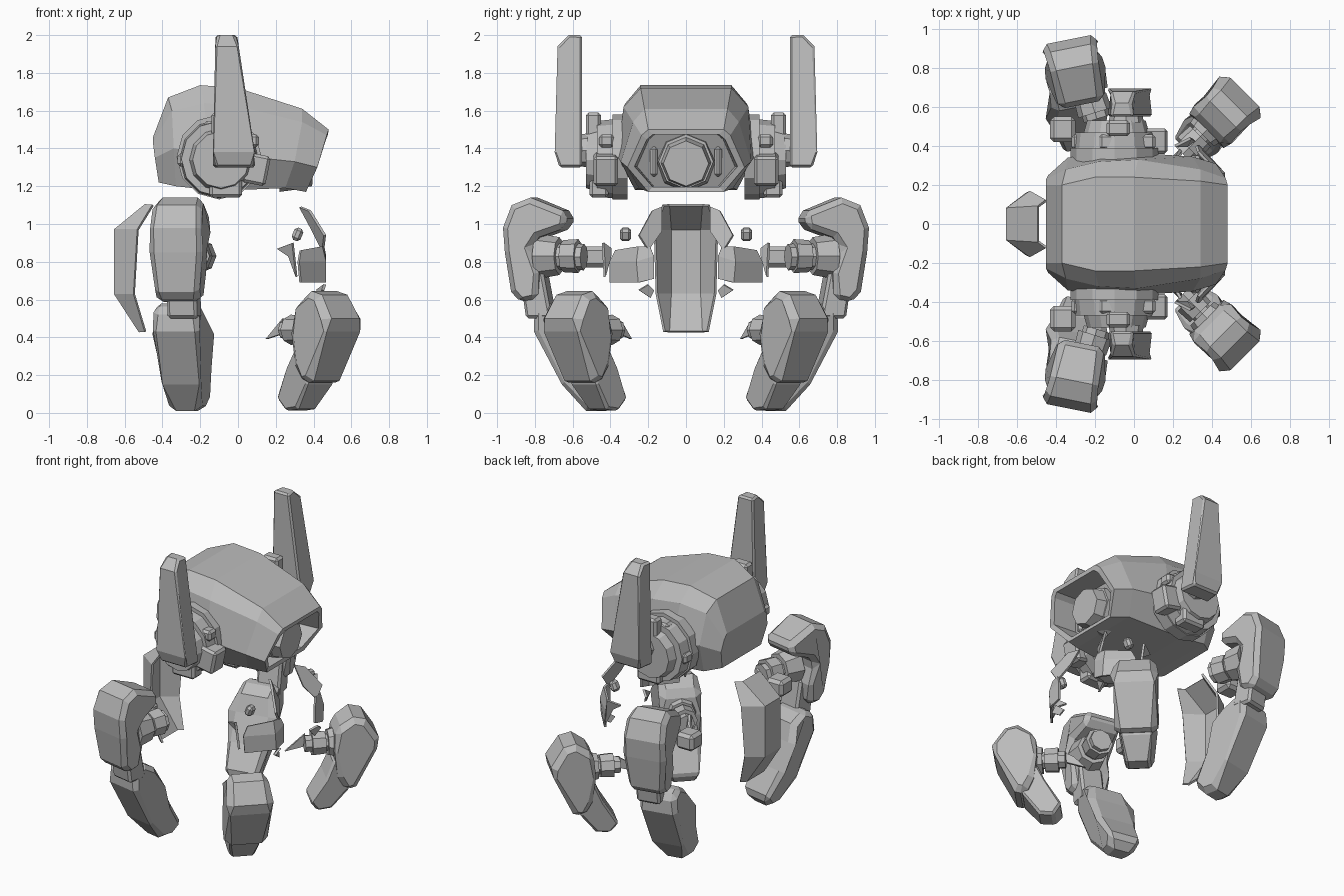
import bpy, bmesh, math
from mathutils import Vector, Matrix

if "Cube" in bpy.data.objects:
    bpy.data.objects.remove(bpy.data.objects["Cube"])

GREY = bpy.data.materials.new("plain_grey")
GREY.diffuse_color = (0.5, 0.5, 0.5, 1)
GREY.use_nodes = True
GREY.node_tree.nodes["Principled BSDF"].inputs["Base Color"].default_value = GREY.diffuse_color


def finish(name, bm, bevel=0, mirror=True, solid=0):
    """Store a mesh in world coordinates; mirrored parts are made for +y."""
    bmesh.ops.recalc_face_normals(bm, faces=bm.faces[:])
    me = bpy.data.meshes.new(name)
    bm.to_mesh(me)
    bm.free()
    me.materials.append(GREY)
    ob = bpy.data.objects.new(name, me)
    bpy.context.collection.objects.link(ob)
    if solid:
        m = ob.modifiers.new("thick", 'SOLIDIFY')
        m.thickness, m.offset = solid, 0
    if bevel:
        m = ob.modifiers.new("chamfer", 'BEVEL')
        m.width, m.segments, m.limit_method = bevel, 1, 'ANGLE'
        m.angle_limit = math.radians(50)
    if mirror:
        m = ob.modifiers.new("mirror", 'MIRROR')
        m.use_axis = (False, True, False)
        m.use_mirror_merge = False
    return ob


def box(name, lo, hi, bevel=0.015, turn=0, mirror=True):
    bm = bmesh.new()
    lo, hi = Vector(lo), Vector(hi)
    size = hi - lo
    mat = Matrix.Translation((lo + hi) / 2) @ Matrix.Rotation(turn, 4, 'Y') @ Matrix.Diagonal((*size, 1))
    bmesh.ops.create_cube(bm, size=1, matrix=mat)
    return finish(name, bm, bevel, mirror)


def rod(name, a, b, r1, r2=None, sides=10, bevel=0, mirror=True):
    a, b = Vector(a), Vector(b)
    d = b - a
    bm = bmesh.new()
    mat = Matrix.Translation((a + b) / 2) @ d.to_track_quat('Z', 'Y').to_matrix().to_4x4()
    bmesh.ops.create_cone(bm, cap_ends=True, segments=sides, radius1=r1,
                          radius2=r1 if r2 is None else r2, depth=d.length, matrix=mat)
    return finish(name, bm, bevel, mirror)


def slab(name, pts, origin, along, across, bevel):
    """Side profile of (distance, height, half width) widened across its plane."""
    along, across, origin = Vector(along).normalized(), Vector(across).normalized(), Vector(origin)
    bm = bmesh.new()
    rows = [[bm.verts.new(origin + along * a + Vector((0, 0, z)) + across * (w * s))
             for a, z, w in pts] for s in (-1, 1)]
    n = len(pts)
    for i in range(n):
        j = (i + 1) % n
        bm.faces.new((rows[0][i], rows[0][j], rows[1][j], rows[1][i]))
    bm.faces.new(rows[0])
    bm.faces.new(rows[1])
    return finish(name, bm, bevel)


def sheet(name, rows, mirror=True, thick=0.014):
    """Thin faceted shell through rows of points."""
    bm = bmesh.new()
    grid = [[bm.verts.new(p) for p in row] for row in rows]
    for g0, g1 in zip(grid, grid[1:]):
        for i in range(len(g0) - 1):
            bm.faces.new((g0[i], g0[i + 1], g1[i + 1], g1[i]))
    return finish(name, bm, mirror=mirror, solid=thick)


def plate(name, pts, thick=0.015):
    bm = bmesh.new()
    bm.faces.new([bm.verts.new(p) for p in pts])
    return finish(name, bm, solid=thick)


# Main hull: half sections from rear to front, ending in a recessed opening
sections = [
    [(-.45, .20, 1.46), (-.45, .23, 1.43), (-.44, .25, 1.35), (-.42, .21, 1.22)],
    [(-.37, .20, 1.67), (-.35, .28, 1.60), (-.34, .34, 1.40), (-.33, .28, 1.20)],
    [(-.20, .24, 1.735), (-.18, .32, 1.64), (-.15, .365, 1.38), (-.15, .27, 1.18)],
    [(.00, .24, 1.72), (.02, .33, 1.62), (.02, .365, 1.36), (.00, .27, 1.18)],
    [(.34, .22, 1.61), (.34, .28, 1.54), (.30, .345, 1.33), (.25, .25, 1.19)],
    [(.48, .20, 1.50), (.47, .235, 1.47), (.42, .31, 1.30), (.36, .20, 1.17)]]
lip = [(x - .004, y * .88, 1.33 + (z - 1.33) * .84) for x, y, z in sections[-1]]
sections += [lip, [(x - .16, y * .95, z) for x, y, z in lip]]
bm = bmesh.new()
rings = [[bm.verts.new(p) for p in s] + [bm.verts.new((x, -y, z)) for x, y, z in reversed(s)]
         for s in sections]
for r0, r1 in zip(rings, rings[1:]):
    for i in range(8):
        j = (i + 1) % 8
        bm.faces.new((r0[i], r0[j], r1[j], r1[i]))
bm.faces.new(rings[0])
bm.faces.new(rings[-1])
finish("hull", bm, mirror=False)

# Sensor head in the opening
rod("head_socket", (.22, 0, 1.33), (.33, 0, 1.33), .16, .145, 8, mirror=False)
rod("head_eye", (.32, 0, 1.325), (.40, 0, 1.32), .135, .12, 8, mirror=False)
box("head_bracket", (.22, .15, 1.25), (.31, .19, 1.41))

# Shoulder discs with rim blocks
rod("shoulder_base", (-.10, .31, 1.355), (-.10, .39, 1.355), .225, .225, 12)
rod("shoulder_disc", (-.10, .38, 1.345), (-.10, .47, 1.345), .21, .20, 12)
rod("shoulder_cap", (-.09, .46, 1.34), (-.09, .53, 1.34), .17, .15, 12)
rod("shoulder_hub", (-.04, .52, 1.39), (-.04, .59, 1.39), .09, .08, 8)
for i, (x, z) in enumerate([(-.27, 1.34), (-.13, 1.51), (.06, 1.44)]):
    box("rim_block_%d" % i, (x - .05, .38, z - .035), (x + .05, .46, z + .035))
box("shoulder_foot", (-.15, .41, 1.14), (.02, .51, 1.25))
box("shoulder_front", (.03, .36, 1.21), (.16, .49, 1.37), turn=.2)
box("shoulder_top", (-.14, .45, 1.44), (-.02, .53, 1.59))

# Tall side blades
slab("side_blade", [(.55, 1.30, .115), (.67, 1.30, .095), (.695, 1.38, .12), (.68, 1.94, .065),
                    (.62, 2.0, .045), (.55, 2.0, .06)], (-.02, 0, 0), (0, 1, 0), (1, 0, 0), .012)
blade = bpy.data.objects["side_blade"]
for v in blade.data.vertices:          # rear edge stays nearly upright
    v.co.x -= .042 * max(0, (v.co.z - 1.36) / .64)

# Rear legs: bent thigh armour, knee, shin, slightly turned backwards
ru, rt = (-.2, 1, 0), (1, .2, 0)
slab("rear_thigh", [(.62, 1.06, .11), (.82, 1.14, .125), (.92, 1.10, .135), (.965, .98, .145),
                    (.955, .85, .145), (.925, .64, .125), (.87, .58, .11), (.78, .60, .12),
                    (.77, .74, .15), (.81, .87, .15), (.77, .93, .15), (.63, .98, .13)],
     (-.145, 0, 0), ru, rt, .03)
slab("rear_knee", [(.76, .76, .08), (.88, .70, .08), (.85, .50, .08), (.71, .50, .08)],
     (-.13, 0, 0), ru, rt, .015)
slab("rear_shin", [(.61, .53, .12), (.71, .59, .12), (.80, .55, .12), (.80, .43, .135),
                   (.65, .15, .13), (.53, .01, .08), (.44, .01, .08), (.38, .08, .12),
                   (.49, .25, .14), (.57, .42, .14)],
     (-.175, 0, 0), ru, rt, .03)
rod("rear_axle", (-.19, .54, .825), (-.27, .80, .83), .07, sides=8)
rod("rear_axle_collar", (-.20, .57, .83), (-.225, .65, .83), .09, .085, 8)
rod("rear_axle_cup", (-.23, .67, .83), (-.265, .78, .83), .10, .12, 8)
box("rear_hip", (-.43, .42, .77), (-.30, .55, .88), .02)

# Front legs: splayed outward on the diagonal
u, t = (1, 1, 0), (1, -1, 0)
off = Vector(t).normalized() * -.075
slab("front_shin", [(.61, .57, .12), (.72, .645, .13), (.80, .625, .13), (.88, .50, .14),
                    (.865, .43, .16), (.74, .17, .13), (.67, .15, .13), (.62, .25, .15),
                    (.60, .42, .16)], off, u, t, .035)
slab("front_foot", [(.60, .36, .10), (.74, .34, .10), (.69, .15, .105), (.59, .02, .075),
                    (.50, .01, .075), (.45, .08, .095), (.55, .24, .11)], off, u, t, .015)
rod("front_axle", (.25, .36, .44), (.42, .53, .44), .055, sides=8)
rod("front_axle_collar", (.28, .39, .44), (.34, .45, .44), .08, .075, 8)
rod("front_axle_cup", (.35, .46, .44), (.42, .53, .44), .085, .11, 8)
plate("front_axle_shard", [(.15, .29, .39), (.24, .36, .42), (.24, .38, .50), (.21, .33, .46)])

# Front hip remnants: thin bent guard plates facing the diagonal, and shards
sheet("front_hip_guard", [[(.45, .19, .88), (.44, .25, .88), (.33, .37, .86)],
                          [(.46, .17, .83), (.46, .26, .80), (.32, .40, .80)],
                          [(.46, .17, .71), (.46, .25, .69), (.33, .40, .69)]])
plate("front_guard", [(.33, .13, 1.09), (.38, .18, 1.07), (.46, .25, .94),
                      (.45, .20, .86), (.40, .13, .96)])
plate("hip_spike", [(.21, .40, .87), (.29, .44, .90), (.31, .43, .72), (.27, .40, .83)])
plate("lower_shard", [(.42, .17, .65), (.46, .20, .68), (.45, .25, .65), (.44, .19, .61)])
box("small_shard", (.29, .29, .91), (.34, .35, .98), turn=.4)

# Rear tail shield: open faceted shell
tail = [(1.10, -.45, .12, -.49, .09), (.97, -.53, .165, -.65, .08),
        (.63, -.55, .155, -.65, .08), (.43, -.49, .115, -.52, .09)]
sheet("tail_shield", [[(xa, -ya, z), (xb, -yb, z), (xb, yb, z), (xa, ya, z)]
                      for z, xa, ya, xb, yb in tail], mirror=False)
